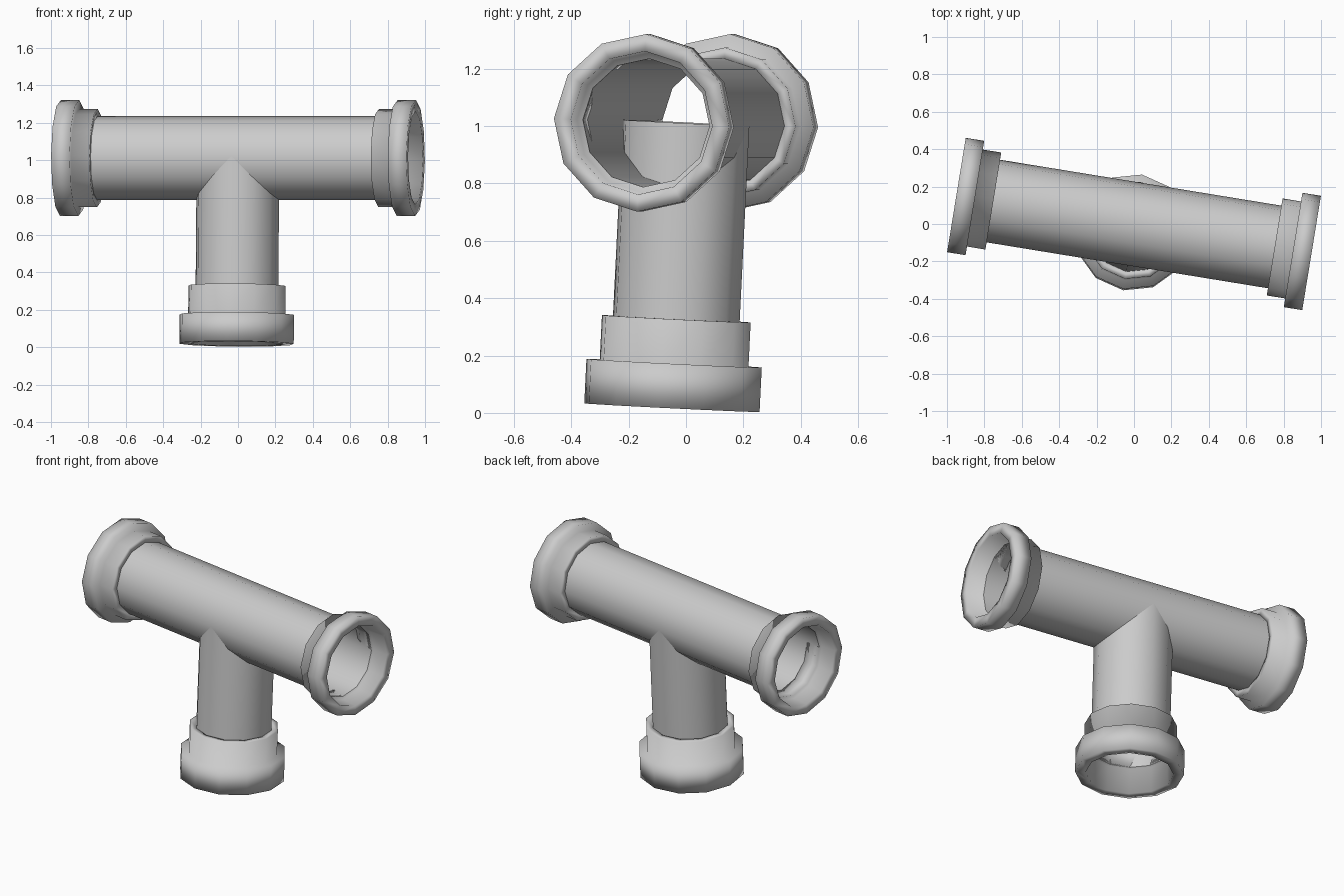
import bpy, bmesh, math
from mathutils import Matrix

cube = bpy.data.objects.get("Cube")
if cube:
    bpy.data.objects.remove(cube)

SIDES = 12
PIPE, SLEEVE, RIM, MOUTH = 0.224, 0.263, 0.31, 0.25
HALF_RUN, DROP, AXIS_Z = 0.962, 0.994, 1.011

grey = bpy.data.materials.new("plain_grey")
grey.use_nodes = True
grey.diffuse_color = (0.6, 0.6, 0.6, 1)
grey.node_tree.nodes["Principled BSDF"].inputs["Base Color"].default_value = (0.6, 0.6, 0.6, 1)

# The whole fitting is turned about z and leans slightly about its run
pose = (Matrix.Translation((0, 0, AXIS_Z)) @ Matrix.Rotation(math.radians(-9.27), 4, 'Z')
        @ Matrix.Rotation(math.radians(-2.87), 4, 'X'))


def lathe(name, profile, matrix, closed):
    """Spin (radius, height) points around z into a twelve-sided part."""
    bm = bmesh.new()
    rings = []
    for r, h in profile:
        rings.append([bm.verts.new((r * math.cos(a), r * math.sin(a), h))
                      for a in (2 * math.pi * i / SIDES for i in range(SIDES))])
    pairs = list(zip(rings, rings[1:]))
    if closed:
        pairs.append((rings[-1], rings[0]))
    for low, high in pairs:
        for i in range(SIDES):
            j = (i + 1) % SIDES
            bm.faces.new((low[i], low[j], high[j], high[i])).smooth = True
    bmesh.ops.recalc_face_normals(bm, faces=bm.faces)
    mesh = bpy.data.meshes.new(name)
    bm.to_mesh(mesh)
    bm.free()
    mesh.materials.append(grey)
    obj = bpy.data.objects.new(name, mesh)
    obj.matrix_world = pose @ matrix
    bpy.context.collection.objects.link(obj)


def collar(name, matrix, end, step):
    """Stepped socket with its mouth at height end, facing +z."""
    mid, back = end - step, end - 2 * step
    lathe(name, [(PIPE, back), (SLEEVE, back), (SLEEVE, mid), (RIM, mid), (RIM, end),
                 (MOUTH, end), (MOUTH - 0.005, mid), (PIPE, mid)], matrix, True)


right_way = Matrix.Rotation(math.radians(-90), 4, 'Y')
left_way = Matrix.Rotation(math.radians(90), 4, 'Y')
down = Matrix.Rotation(math.radians(180), 4, 'X')

# Straight pipes
lathe("main_pipe", [(PIPE, -HALF_RUN + 0.1), (PIPE, HALF_RUN - 0.1)], left_way, False)
lathe("branch_pipe", [(PIPE, 0), (PIPE, DROP - 0.155)], down, False)

# Sockets on the three ends
collar("left_collar", left_way, HALF_RUN, 0.1)
collar("right_collar", right_way, HALF_RUN, 0.1)
collar("branch_collar", down, DROP, 0.155)
